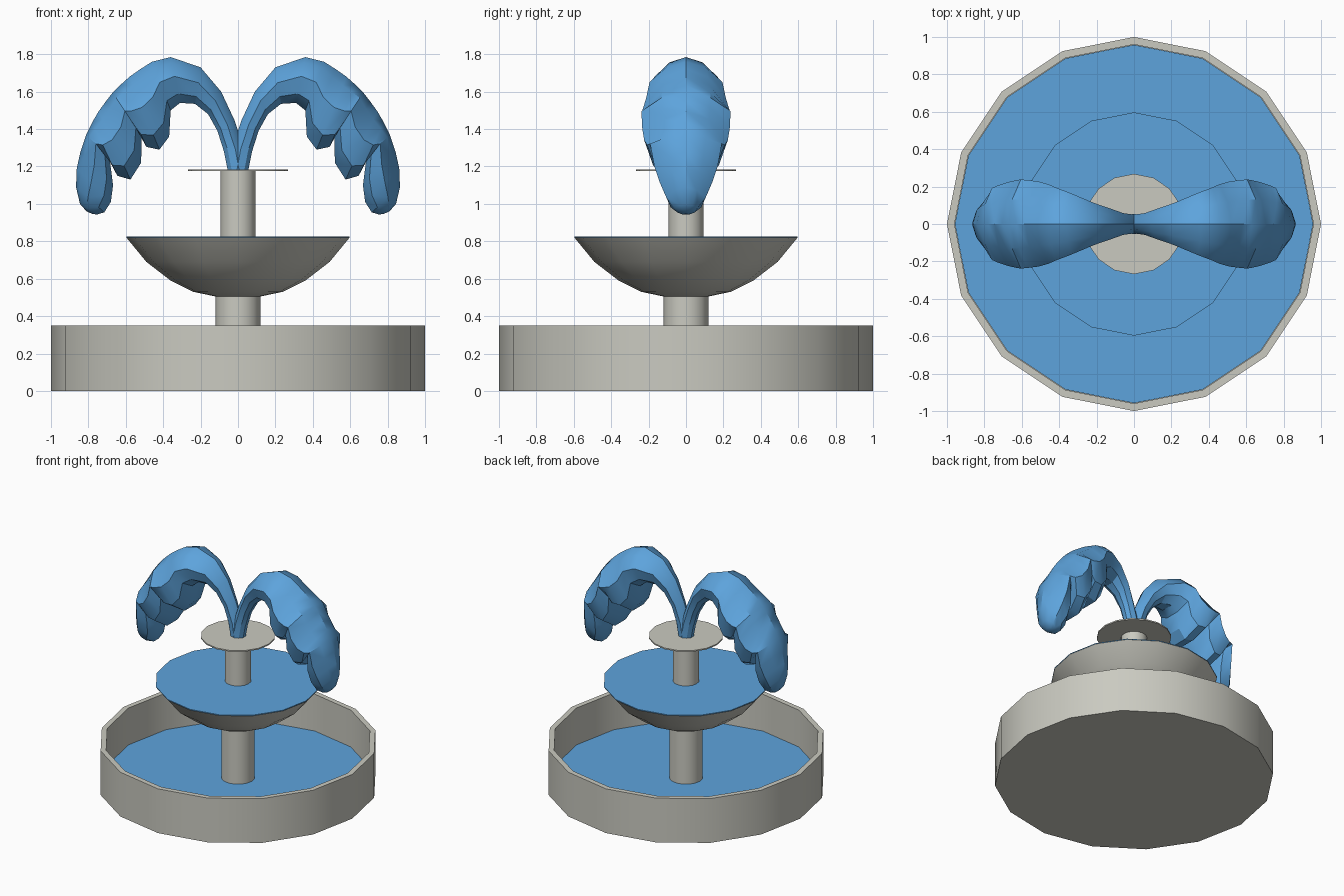
import bpy, bmesh, math

if "Cube" in bpy.data.objects:
    bpy.data.objects.remove(bpy.data.objects["Cube"])

SIDES = 16


def material(name, rgb):
    m = bpy.data.materials.new(name)
    m.diffuse_color = (*rgb, 1)
    m.use_nodes = True
    m.node_tree.nodes["Principled BSDF"].inputs["Base Color"].default_value = m.diffuse_color
    return m


stone = material("pale_stone", (0.59, 0.59, 0.53))
water = material("blue_water", (0.11, 0.37, 0.72))


def finish(bm, name, mat, angle=30):
    bmesh.ops.remove_doubles(bm, verts=bm.verts, dist=1e-5)
    bmesh.ops.recalc_face_normals(bm, faces=bm.faces)
    mesh = bpy.data.meshes.new(name)
    bm.to_mesh(mesh)
    bm.free()
    mesh.materials.append(mat)
    ob = bpy.data.objects.new(name, mesh)
    bpy.context.collection.objects.link(ob)
    bpy.ops.object.select_all(action='DESELECT')
    ob.select_set(True)
    bpy.context.view_layer.objects.active = ob
    bpy.ops.object.shade_smooth_by_angle(angle=math.radians(angle))
    return ob


def loft(bm, rings):
    # bridge consecutive closed rings and cap both ends
    rows = [[bm.verts.new(p) for p in r] for r in rings]
    n = len(rows[0])
    for a, b in zip(rows, rows[1:]):
        for i in range(n):
            j = (i + 1) % n
            bm.faces.new((a[i], a[j], b[j], b[i]))
    bm.faces.new(rows[0])
    bm.faces.new(rows[-1])


def lathe(name, mat, profile):
    # turn (radius, height) points round the z axis
    bm = bmesh.new()
    turns = [2 * math.pi * k / SIDES for k in range(SIDES)]
    loft(bm, [[(r * math.cos(t), r * math.sin(t), z) for t in turns]
              for r, z in profile])
    return finish(bm, name, mat)


# Basin with its shallow pool
lathe("basin", stone, [(1, 0), (1, 0.35), (0.96, 0.35), (0.96, 0.04)])
lathe("pool_water", water, [(0.958, 0.03), (0.958, 0.06)])

# Stem, bowl and bowl water
lathe("lower_column", stone, [(0.12, 0.045), (0.12, 0.52)])
lathe("bowl", stone, [(0.12, 0.505), (0.24, 0.53), (0.36, 0.59),
                      (0.49, 0.69), (0.597, 0.82)])
lathe("bowl_water", water, [(0.597, 0.819), (0.597, 0.825)])

# Upper stem and nozzle plate
lathe("upper_column", stone, [(0.094, 0.81), (0.094, 1.178)])
lathe("nozzle_plate", stone, [(0.268, 1.175), (0.268, 1.185)])

# Water plume stations: outer x, z, inner x, z, half width
STATIONS = [
    (-.050, 1.180, .055, 1.180, .055),
    (-.030, 1.300, .075, 1.280, .052),
    (.020, 1.450, .110, 1.390, .058),
    (.090, 1.600, .160, 1.480, .080),
    (.200, 1.730, .230, 1.535, .112),
    (.360, 1.785, .310, 1.540, .165),
    (.460, 1.760, .360, 1.500, .195),
    (.520, 1.722, .368, 1.360, .212),
    (.580, 1.680, .420, 1.290, .228),
    (.630, 1.635, .490, 1.305, .235),
    (.670, 1.595, .515, 1.360, .238),
    (.705, 1.550, .518, 1.220, .235),
    (.745, 1.495, .575, 1.130, .224),
    (.780, 1.435, .645, 1.150, .208),
    (.812, 1.370, .688, 1.255, .192),
    (.842, 1.280, .668, 1.100, .170),
    (.862, 1.190, .680, 1.010, .140),
    (.866, 1.090, .715, .955, .105),
    (.845, 1.000, .755, .943, .060),
    (.810, .960, .780, .947, .025),
]
# Cross-section: share of the way inward, share of the half width
SECTION = [(0, 0), (.12, .55), (.42, 1), (.8, .78),
           (1, .3), (1, -.3), (.8, -.78), (.42, -1), (.12, -.55)]

for side, label in ((-1, "left"), (1, "right")):
    bm = bmesh.new()
    loft(bm, [[(side * (ox + (ix - ox) * t), w * k, oz + (iz - oz) * t)
               for t, k in SECTION] for ox, oz, ix, iz, w in STATIONS])
    finish(bm, label + "_water_plume", water, 32)
